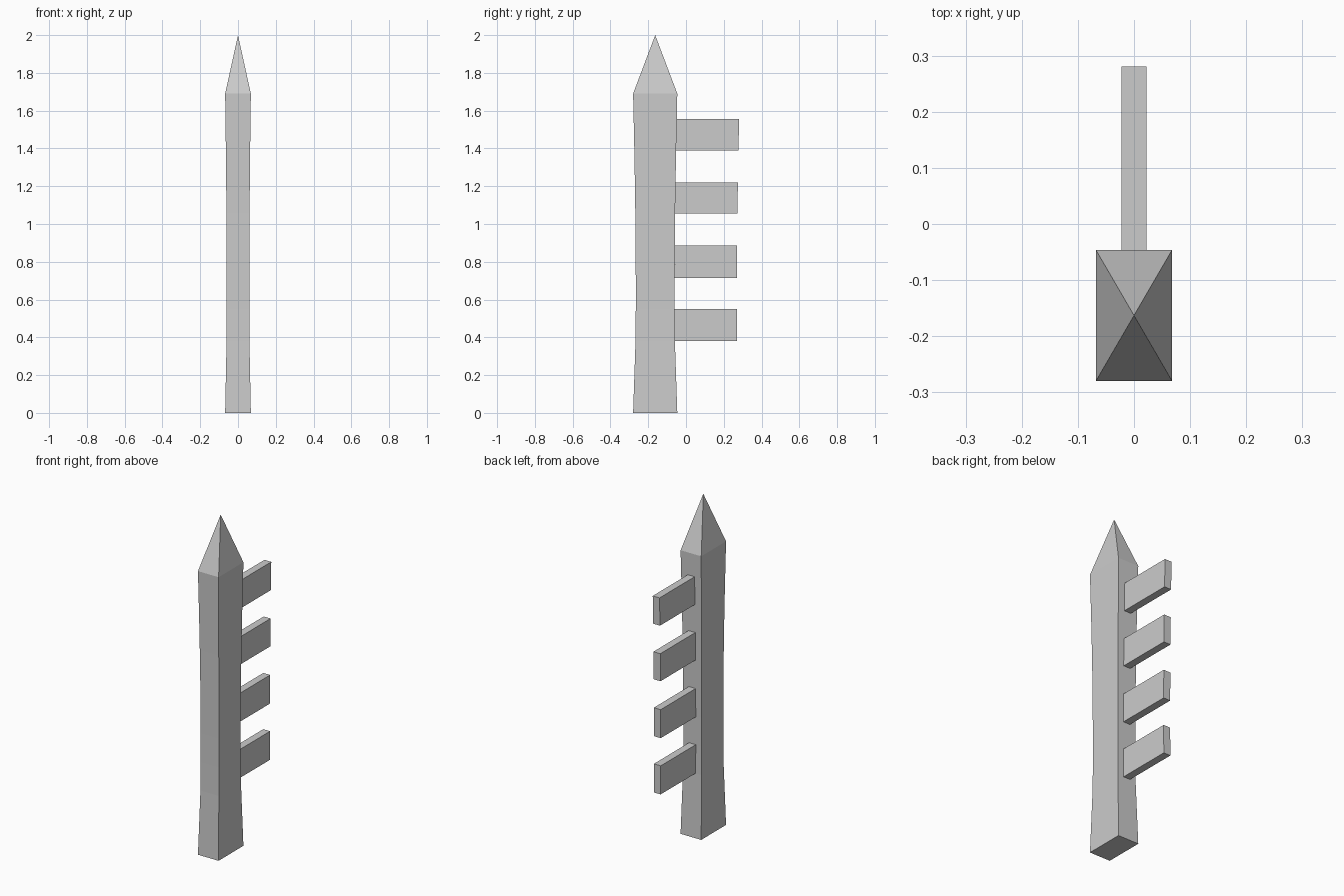
import bpy, bmesh

if "Cube" in bpy.data.objects:
    bpy.data.objects.remove(bpy.data.objects["Cube"])

CY = -0.163          # post axis
HX, HY = 0.068, 0.117  # post half sizes at base and shoulder
# waisted post: (height, scale)
RINGS = [(0, 1), (0.38, 0.89), (0.55, 0.88), (0.72, 0.88), (0.885, 0.89),
         (1.055, 0.90), (1.22, 0.92), (1.39, 0.945), (1.555, 0.975), (1.69, 1)]


def finish(bm, name):
    bmesh.ops.recalc_face_normals(bm, faces=bm.faces)
    mesh = bpy.data.meshes.new(name)
    bm.to_mesh(mesh)
    bm.free()
    bpy.context.collection.objects.link(bpy.data.objects.new(name, mesh))


def back_face(z):
    for (z0, s0), (z1, s1) in zip(RINGS, RINGS[1:]):
        if z0 <= z <= z1:
            return CY + HY * (s0 + (s1 - s0) * (z - z0) / (z1 - z0))


# post with pyramid point
bm = bmesh.new()
rings = [[bm.verts.new((sx * HX * s, CY + sy * HY * s, z))
          for sx, sy in ((-1, -1), (1, -1), (1, 1), (-1, 1))] for z, s in RINGS]
bm.faces.new(rings[0])
for a, b in zip(rings, rings[1:]):
    for i in range(4):
        j = (i + 1) % 4
        bm.faces.new((a[i], a[j], b[j], b[i]))
tip = bm.verts.new((0, CY, 2))
for i in range(4):
    bm.faces.new((rings[-1][i], rings[-1][(i + 1) % 4], tip))
finish(bm, "post")

# rails, whose ends follow the slope of the post's back face
for n, (z0, z1) in enumerate([(0.38, 0.55), (0.715, 0.885), (1.055, 1.22), (1.388, 1.555)]):
    bm = bmesh.new()
    bmesh.ops.create_cube(bm, size=1)
    for v in bm.verts:
        z = z1 if v.co.z > 0 else z0
        y = back_face(z) + (0.33 if v.co.y > 0 else 0)
        v.co = (v.co.x * 0.045, y, z)
    finish(bm, f"rail_{n + 1}")
